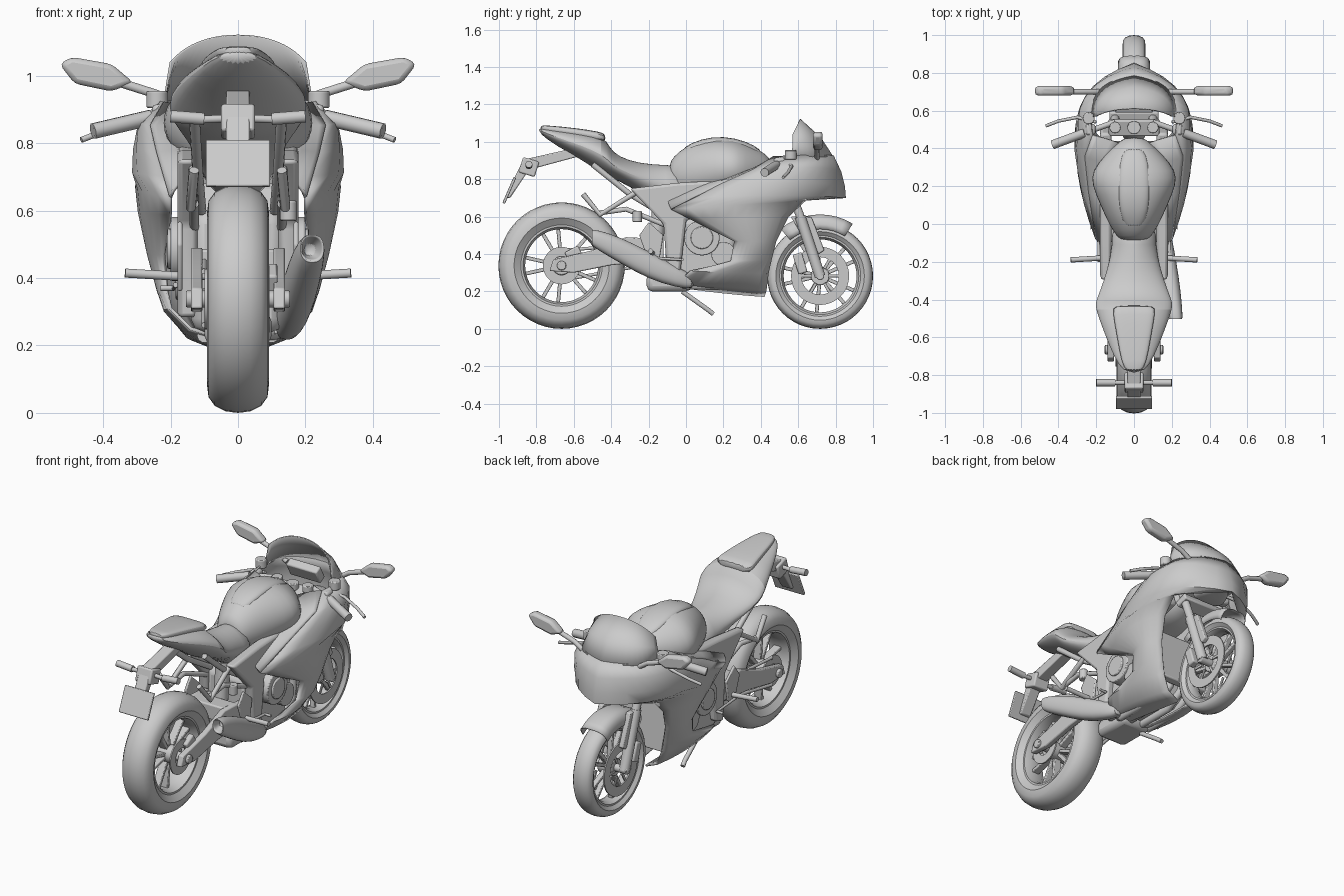
import bpy, bmesh, math
from mathutils import Matrix, Vector

if "Cube" in bpy.data.objects:
    bpy.data.objects.remove(bpy.data.objects["Cube"], do_unlink=True)

grey = bpy.data.materials.new("plain_grey")
grey.use_nodes = True
grey.diffuse_color = (.6, .6, .6, 1)
grey.node_tree.nodes["Principled BSDF"].inputs["Base Color"].default_value = (.6, .6, .6, 1)
move, turn = Matrix.Translation, Matrix.Rotation

# ---- helpers ----
def add_object(name, data):
    data.materials.append(grey)
    obj = bpy.data.objects.new(name, data)
    bpy.context.collection.objects.link(obj)
    bpy.ops.object.select_all(action='DESELECT')
    obj.select_set(True)
    bpy.context.view_layer.objects.active = obj
    return obj

def finish(name, bm, mirror=False, bevel=0, subsurf=0, solid=0):
    bmesh.ops.recalc_face_normals(bm, faces=bm.faces)
    mesh = bpy.data.meshes.new(name)
    bm.to_mesh(mesh)
    bm.free()
    obj = add_object(name, mesh)
    bpy.ops.object.shade_smooth_by_angle(angle=math.radians(40))
    if mirror:
        obj.modifiers.new("mirror", 'MIRROR')
    if bevel:
        mod = obj.modifiers.new("bevel", 'BEVEL')
        mod.width, mod.segments = bevel, 2
    if subsurf:
        mod = obj.modifiers.new("subsurf", 'SUBSURF')
        mod.levels = mod.render_levels = subsurf
    if solid:
        mod = obj.modifiers.new("solid", 'SOLIDIFY')
        mod.thickness, mod.offset = solid, 0

def skin(rings, wrap_ring=True, wrap_rows=False, caps=False):
    """Bridge equal rows of points into a surface."""
    bm = bmesh.new()
    rows = [[bm.verts.new(p) for p in ring] for ring in rings]
    count = len(rows[0])
    for i in range(len(rows) - (not wrap_rows)):
        a, b = rows[i], rows[(i + 1) % len(rows)]
        for j in range(count - (not wrap_ring)):
            k = (j + 1) % count
            bm.faces.new((a[j], a[k], b[k], b[j]))
    if caps:
        bm.faces.new(rows[0])
        bm.faces.new(rows[-1])
    return bm

def loft(name, sections, power=2.0, cx=0.0, lean=0.0):
    """Superellipse rings along y; section = y, bottom, top, half width."""
    def bend(v):
        return math.copysign(abs(v) ** (2 / power), v)
    angles = [math.tau * i / 20 for i in range(20)]
    rings = [[(cx + lean * y + half * bend(math.cos(a)), y,
               (low + high) / 2 + (high - low) / 2 * bend(math.sin(a))) for a in angles]
             for y, low, high, half in sections]
    finish(name, skin(rings, caps=True), subsurf=1)

def sheet(name, rows, cols=10, solid=.01):
    """Mirrored panel; row = outer edge, control point, inner edge."""
    rings = []
    for row in rows:
        a, b, c = (Vector(row[i:i + 3]) for i in (0, 3, 6))
        ts = [i / cols for i in range(cols + 1)]
        rings.append([a * (1 - t) ** 2 + b * 2 * t * (1 - t) + c * t * t for t in ts])
    finish(name, skin(rings, wrap_ring=False), mirror=True, solid=solid)

def lathe(name, profile, centre, mirror=False):
    """Spin a closed (x, radius) profile around an axis parallel to x."""
    angles = [math.tau * i / 48 for i in range(48)]
    rings = [[(centre[0] + x, centre[1] + r * math.cos(a), centre[2] + r * math.sin(a))
              for x, r in profile] for a in angles]
    finish(name, skin(rings, wrap_rows=True), mirror)

def plate(name, outline, low, high, axis='x', mirror=True, bevel=.006):
    """Extrude an outline: (y, z) along x, or (x, z) along y."""
    rings = [[(d, p[0], p[1]) if axis == 'x' else (p[0], d, p[1]) for p in outline] for d in (low, high)]
    finish(name, skin(rings, caps=True), mirror, bevel)

def box(name, loc, size, rot=0, mirror=False, bevel=.008):
    bm = bmesh.new()
    bmesh.ops.create_cube(bm, size=1, matrix=move(loc) @ turn(rot, 4, 'X') @ Matrix.Diagonal((*size, 1)))
    finish(name, bm, mirror, bevel)

def cyl(name, loc, radius, depth, axis='x', mirror=True):
    bm = bmesh.new()
    tilt = turn(math.pi / 2, 4, 'Y') if axis == 'x' else Matrix()
    bmesh.ops.create_cone(bm, cap_ends=True, segments=24, radius1=radius, radius2=radius,
                          depth=depth, matrix=move(loc) @ tilt)
    finish(name, bm, mirror, bevel=.005)

def tube(name, points, radius, mirror=True):
    curve = bpy.data.curves.new(name, 'CURVE')
    curve.dimensions, curve.bevel_depth, curve.bevel_resolution = '3D', radius, 3
    curve.use_fill_caps = True
    spline = curve.splines.new('POLY')
    spline.points.add(len(points) - 1)
    for point, co in zip(spline.points, points):
        point.co = (*co, 1)
    add_object(name, curve)
    bpy.ops.object.convert(target='MESH')
    bpy.ops.object.shade_smooth_by_angle(angle=math.radians(50))
    if mirror:
        bpy.context.view_layer.objects.active.modifiers.new("mirror", 'MIRROR')

def wheel(name, y, radius, inner, half):
    centre, d = (0, y, radius), radius - inner
    right = [(half * x, inner + d * r) for x, r in [(.7, 0), (1, .32), (.95, .62), (.75, .83), (.4, .96)]]
    lathe(name + "_tyre", right + [(0, radius)] + [(-x, r) for x, r in reversed(right)], centre)
    w = half * .72
    lathe(name + "_rim", [(w, inner + .01), (w, inner - .008), (w * .5, inner - .02),
                          (-w * .5, inner - .02), (-w, inner - .008), (-w, inner + .01)], centre)
    cyl(name + "_hub", centre, .05, half * 1.5, mirror=False)
    # paired spokes
    bm = bmesh.new()
    for i in range(10):
        spin = turn(math.tau * (i + .15 * (-1) ** i) / 10, 4, 'X')
        bmesh.ops.create_cube(bm, size=1, matrix=move(centre) @ spin @ move((0, 0, inner / 2))
                              @ Matrix.Diagonal((half * .5, .02, inner - .03, 1)))
    finish(name + "_spokes", bm, bevel=.004)

def disc(name, x, y, z, outer, inner, mirror):
    lathe(name, [(-.004, inner), (.004, inner), (.004, outer), (-.004, outer)], (x, y, z), mirror)

# ---- wheels and brakes ----
wheel("rear", -.665, .338, .215, .092)
wheel("front", .717, .283, .215, .06)
disc("front_brake_disc", .072, .717, .283, .155, .1, True)
disc("rear_brake_disc", .09, -.665, .338, .1, .05, False)
disc("rear_sprocket", -.095, -.665, .338, .09, .04, False)
for i in range(6):
    a = math.tau * i / 6
    box("disc_carrier", (.068, .717 + .08 * math.cos(a), .283 + .08 * math.sin(a)),
        (.008, .016, .07), a - math.pi / 2, True, .002)
cyl("front_axle", (0, .717, .283), .022, .25, mirror=False)
cyl("rear_axle", (0, -.665, .338), .025, .31, mirror=False)
box("front_caliper", (.09, .61, .35), (.045, .05, .11), .3, True)
box("rear_caliper", (.1, -.6, .4), (.035, .08, .06), .5)

# ---- front fender and fork ----
arc = []
for deg in range(58, 132, 8):
    c, s = math.cos(math.radians(deg)), math.sin(math.radians(deg))
    arc.append([.08, .717 + .25 * c, .283 + .25 * s, .09, .717 + .335 * c, .283 + .335 * s,
                0, .717 + .325 * c, .283 + .325 * s])
sheet("front_fender", arc, 6, .006)
tube("fork_upper", [(.1, .51, .87), (.1, .63, .55)], .024)
tube("fork_lower", [(.1, .61, .6), (.1, .717, .28)], .03)
plate("fork_guard", [(.56, .6), (.67, .6), (.74, .42), (.71, .4), (.62, .5)], .075, .105)
box("triple_clamp", (0, .51, .85), (.27, .09, .03), .35)
box("lower_clamp", (0, .56, .73), (.26, .08, .04), .35)

# ---- fairing shells: bottom to top ----
sheet("side_fairing", [
    (.05, 0, .22, .05, .2, .19, .03, .42, .175),
    (.14, -.04, .25, .18, .2, .23, .11, .43, .21),
    (.2, .02, .31, .25, .25, .3, .15, .44, .3),
    (.21, .24, .36, .28, .36, .37, .17, .455, .37),
    (.22, .26, .47, .32, .38, .47, .2, .48, .47),
    (.2, .02, .59, .37, .35, .6, .23, .545, .6),
    (.2, -.08, .64, .38, .4, .67, .24, .64, .69),
    (.22, .05, .7, .48, .68, .73, 0, .85, .7),
    (.24, .18, .77, .45, .71, .8, 0, .845, .76),
    (.26, .36, .85, .39, .73, .88, 0, .825, .84),
    (.22, .47, .92, .27, .74, .93, 0, .785, .925)])
sheet("windscreen", [
    (.22, .56, .91, .25, .75, .92, 0, .785, .92),
    (.21, .57, .98, .2, .7, 1.02, 0, .72, 1.02),
    (.2, .57, 1.04, .13, .61, 1.12, 0, .61, 1.12)], solid=.006)
# covers closing the gap between shells and tank
sheet("inner_cover", [
    (.2, -.08, .64, .19, -.1, .68, .12, -.1, .72),
    (.24, .18, .77, .22, .15, .77, .16, .12, .78),
    (.26, .36, .85, .23, .34, .85, .13, .32, .84),
    (.22, .47, .92, .17, .46, .91, .08, .43, .87)], 4)
loft("nose_intake", [(.6, .72, .8, .13), (.7, .73, .8, .09), (.8, .73, .77, .03)], 3)
box("instrument_panel", (0, .63, .92), (.2, .05, .09), .5)
box("radiator", (0, .4, .44), (.32, .05, .3), .1)

# ---- tank, seat and tail ----
loft("fuel_tank", [(-.09, .75, .88, .06), (-.07, .72, .92, .09), (0, .68, .98, .135),
                   (.1, .68, 1.015, .18), (.21, .7, 1.025, .228), (.28, .71, 1.01, .225),
                   (.36, .72, .975, .16), (.42, .76, .94, .1), (.46, .8, .9, .05)], 2)
loft("seat_and_tail", [(-.79, 1.05, 1.08, .055), (-.7, .98, 1.07, .11), (-.55, .9, 1.055, .17),
                       (-.44, .82, 1.035, .21), (-.41, .81, .97, .205), (-.36, .79, .92, .185),
                       (-.25, .73, .885, .145), (-.1, .64, .875, .11), (0, .6, .88, .13)], 1.8)
loft("passenger_pad", [(-.78, 1.06, 1.088, .04), (-.74, 1.05, 1.088, .065),
                       (-.6, 1.03, 1.075, .09), (-.46, 1, 1.055, .115), (-.43, 1, 1.04, .11)], 3.5)
loft("tank_ridge", [(-.03, .9, .965, .05), (.08, .96, 1.018, .08), (.2, .97, 1.032, .085),
                    (.32, .95, 1.005, .08), (.41, .9, .955, .05)], 2.5)

# ---- frame, engine and exhaust ----
plate("main_frame", [(-.3, .75), (-.05, .78), (.3, .8), (.48, .86), (.52, .72), (.2, .63),
                     (0, .58), (-.03, .3), (-.1, .28), (-.12, .56)], .12, .18, bevel=.015)
box("engine_block", (0, .08, .42), (.28, .38, .36), bevel=.04)
box("cylinder_head", (0, .22, .58), (.3, .2, .16), -.4, bevel=.03)
box("sump", (0, -.09, .25), (.2, .24, .1), bevel=.03)
cyl("clutch_cover", (.15, .085, .487), .095, .1)
cyl("clutch_cap", (.2, .085, .487), .06, .02)
cyl("crank_cover", (.14, .2, .4), .065, .09)
for x in (.04, .1):
    tube("header_pipe", [(x, .32, .55), (x, .38, .45), (x, .36, .3), (x, .25, .23), (x, 0, .23)], .022)
loft("muffler", [(-.44, .465, .5, .018), (-.5, .455, .525, .03), (-.51, .45, .53, .035), (-.47, .42, .53, .042),
                 (-.35, .35, .49, .05), (-.2, .265, .415, .05), (-.05, .22, .335, .045),
                 (.05, .21, .28, .03)], 2.4, .145, -.15)
tube("link_pipe", [(.05, -.05, .24), (.1, 0, .24), (.14, .02, .25)], .025, False)

# ---- swingarm, shock and rear structure ----
plate("swingarm", [(-.73, .31), (-.71, .37), (-.5, .42), (-.32, .49), (-.12, .48), (-.12, .37),
                   (-.4, .34), (-.6, .3)], .105, .14)
box("swingarm_bridge", (0, -.24, .44), (.26, .1, .09))
tube("rear_shock", [(0, -.17, .36), (0, -.14, .68)], .04, False)
for z in (.29, .39):
    tube("drive_chain", [(-.1, -.66, z + (z - .34) * .6), (-.1, -.12, z + .07)], .009, False)
tube("subframe_rail", [(.11, -.1, .6), (.12, -.3, .72), (.13, -.5, .88)], .016)
tube("passenger_hanger", [(.13, -.55, .72), (.14, -.46, .61), (.13, -.25, .74)], .015)
tube("lower_stay", [(.13, -.46, .62), (.13, -.32, .64), (.13, -.1, .55)], .014)
plate("heel_guard", [(-.25, .5), (-.2, .57), (-.12, .5), (-.14, .38), (-.2, .36)], .165, .18)
tube("footpeg", [(.17, -.18, .405), (.335, -.19, .415)], .014)
tube("foot_lever", [(.185, -.2, .38), (.19, -.02, .37), (.23, -.02, .37)], .008)
cyl("brake_reservoir", (.15, -.26, .6), .025, .06, 'z', False)
tube("side_stand", [(-.07, -.02, .2), (-.075, .12, .1), (-.08, .145, .08)], .013, False)

# ---- number plate holder and rear indicators ----
plate("plate_hanger", [(-.58, .97), (-.87, .905), (-.97, .7), (-.94, .7), (-.84, .85), (-.58, .92)],
      -.035, .035, mirror=False)
box("number_plate", (0, -.945, .74), (.19, .015, .15), -.41, bevel=.004)
box("tail_lamp", (0, -.84, .865), (.1, .09, .085), -.3)
tube("rear_indicator_stem", [(0, -.84, .875), (.12, -.84, .87)], .012)
tube("rear_indicator", [(.1, -.84, .872), (.2, -.84, .88)], .019)

# ---- handlebars and mirrors ----
tube("handlebar", [(.1, .54, .885), (.24, .49, .88), (.43, .42, .835)], .015)
tube("grip", [(.26, .483, .876), (.43, .42, .836)], .024)
box("switch_housing", (.23, .5, .885), (.05, .06, .06), mirror=True, bevel=.012)
tube("lever", [(.2, .54, .89), (.3, .565, .87), (.4, .545, .835), (.465, .52, .81)], .009)
cyl("fluid_reservoir", (.24, .56, .93), .032, .05, 'z')
cyl("fork_cap", (.1, .51, .89), .03, .04, 'z')
cyl("steering_nut", (0, .51, .88), .035, .04, 'z', False)
tube("mirror_stem", [(.17, .7, .9), (.24, .7, .945), (.35, .7, .98)], .014)
plate("mirror", [(.31, .98), (.375, 1.035), (.494, 1.056), (.53, 1.035), (.485, .977), (.375, .954)],
      .68, .73, axis='y', bevel=.015)
